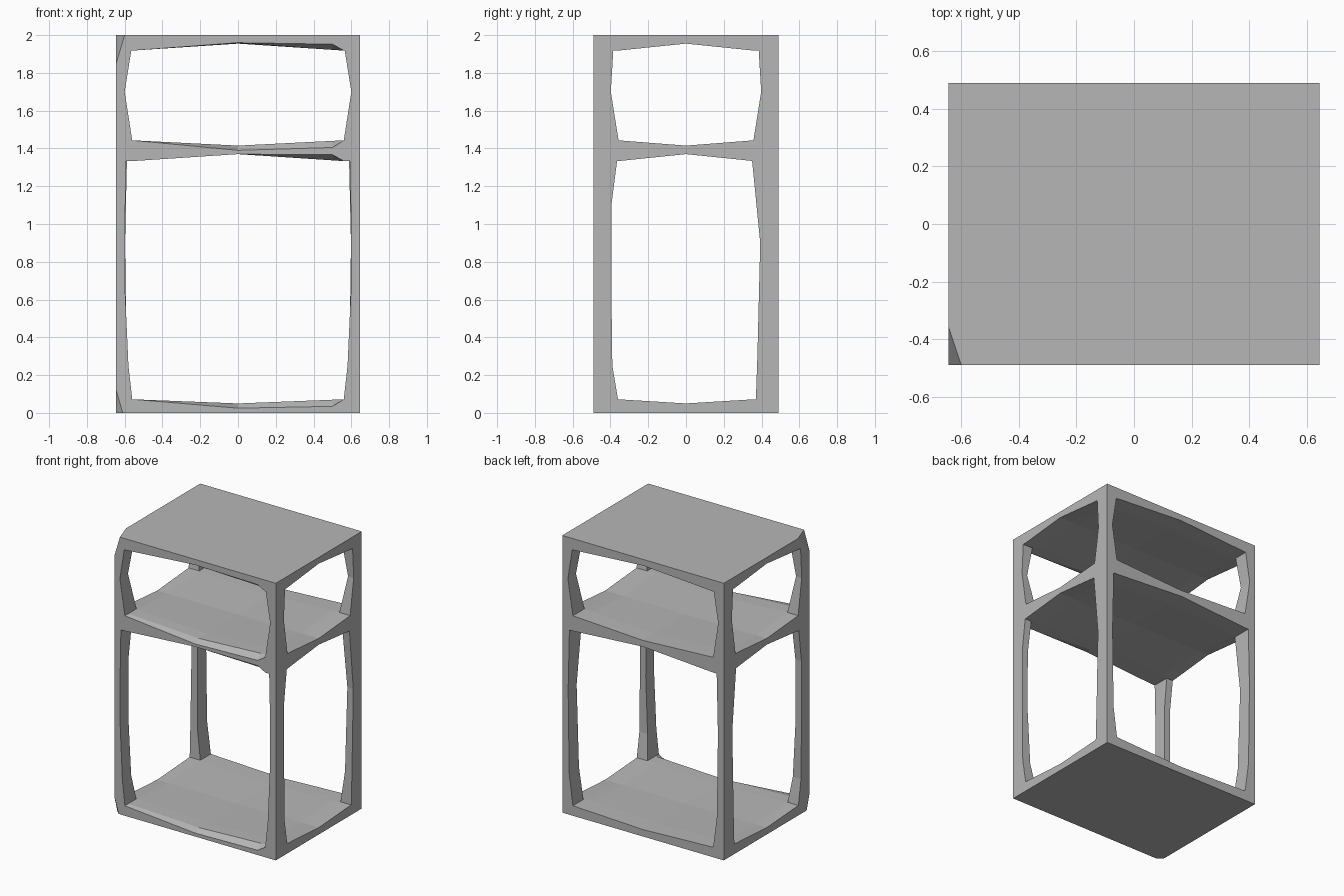
import bpy, bmesh
from mathutils import Vector

if "Cube" in bpy.data.objects:
    bpy.data.objects.remove(bpy.data.objects["Cube"])

W, D = 0.645, 0.49          # half width, half depth

mat = bpy.data.materials.new("plain grey")
mat.diffuse_color = (0.47, 0.47, 0.47, 1)
mat.use_nodes = True
mat.node_tree.nodes["Principled BSDF"].inputs["Base Color"].default_value = mat.diffuse_color

# Worn corner cuts at the front left: three points on each cutting plane
CUTS = [((-W, -0.355, 2), (-0.60, -D, 2), (-W, -D, 1.85)),
        ((-W, -0.455, 0), (-0.61, -D, 0), (-W, -D, 0.12))]


def finish(name, bm):
    bmesh.ops.recalc_face_normals(bm, faces=bm.faces[:])
    for pts in CUTS:
        a, b, c = map(Vector, pts)
        n = (b - a).cross(c - a).normalized()
        if n.dot(Vector((0, 0, 1)) - a) > 0:
            n = -n
        res = bmesh.ops.bisect_plane(bm, geom=bm.verts[:] + bm.edges[:] + bm.faces[:],
                                     plane_co=a, plane_no=n, clear_outer=True, dist=1e-5)
        edges = [e for e in res["geom_cut"] if isinstance(e, bmesh.types.BMEdge) and e.is_boundary]
        if len(edges) > 2:
            bmesh.ops.holes_fill(bm, edges=edges, sides=0)
    bmesh.ops.recalc_face_normals(bm, faces=bm.faces[:])
    me = bpy.data.meshes.new(name)
    bm.to_mesh(me)
    bm.free()
    me.materials.append(mat)
    bpy.context.collection.objects.link(bpy.data.objects.new(name, me))


XS = [-W, -0.56, 0, 0.5, 0.56, W]
YS = [-D, -0.45, -0.36, 0, 0.36, D]


def shelf(name, z0, z1, sag, rise, top_drop, low_lift):
    """Slab thickened toward its corners, with a worn front edge."""
    bm = bmesh.new()
    grids = []
    for top in (0, 1):
        rows = []
        for j, y in enumerate(YS):
            row = []
            for i, x in enumerate(XS):
                k = min(abs(x) / 0.56, 1) * min(abs(y) / 0.36, 1)
                z = z1 + rise * k if top else z0 - sag * k
                if j == 0:
                    z += -top_drop[i] if top else low_lift[i]
                row.append(bm.verts.new((x, y, z)))
            rows.append(row)
        grids.append(rows)
    nx, ny = len(XS), len(YS)
    for g in grids:
        for j in range(ny - 1):
            for i in range(nx - 1):
                bm.faces.new((g[j][i], g[j][i + 1], g[j + 1][i + 1], g[j + 1][i]))
    lo, hi = grids
    rim = [(0, i) for i in range(nx)] + [(j, nx - 1) for j in range(1, ny)] \
        + [(ny - 1, i) for i in range(nx - 2, -1, -1)] + [(j, 0) for j in range(ny - 2, 0, -1)]
    for (a, b), (c, d) in zip(rim, rim[1:] + rim[:1]):
        bm.faces.new((lo[a][b], lo[c][d], hi[c][d], hi[a][b]))
    finish(name, bm)


def post(name, sx, sy, rings):
    """Post section: outer corner is straight, inner corner follows the rings."""
    bm = bmesh.new()
    loops = []
    for z, ix, iy in rings:
        loops.append([bm.verts.new((sx * x, sy * y, z))
                      for x, y in ((W, D), (ix, D), (ix, iy), (W, iy))])
    for a, b in zip(loops, loops[1:]):
        for i in range(4):
            j = (i + 1) % 4
            bm.faces.new((a[i], a[j], b[j], b[i]))
    bm.faces.new(loops[0])
    bm.faces.new(loops[-1])
    finish(name, bm)


# Three shelves
wear = (0, 0, 0.025, 0.035, 0, 0)
none = (0,) * 6
shelf("bottom_shelf", 0, 0.05, 0, 0.022, wear, none)
shelf("middle_shelf", 1.37, 1.415, 0.037, 0.028, wear, (0, 0, 0, 0.03, 0, 0))
shelf("top_shelf", 1.955, 2.0, 0.037, 0, none, (0, 0, 0.005, 0.03, 0, 0))

# Four corner posts, each in a lower and an upper section: (z, inner x, inner y)
upper = [(1.443, 0.56, 0.357), (1.70, 0.60, 0.398), (1.918, 0.565, 0.385)]
lower = {-1: [(0.072, 0.56, 0.36), (0.25, 0.58, 0.39), (0.65, 0.598, 0.395),
              (1.10, 0.597, 0.395), (1.333, 0.592, 0.365)],
         1: [(0.072, 0.56, 0.37), (0.30, 0.59, 0.378), (0.90, 0.598, 0.393),
             (1.333, 0.588, 0.35)]}
for sx, xn in ((-1, "left"), (1, "right")):
    for sy, yn in ((-1, "front"), (1, "back")):
        post(f"{yn}_{xn}_lower_post", sx, sy, lower[sy])
        post(f"{yn}_{xn}_upper_post", sx, sy, upper)
